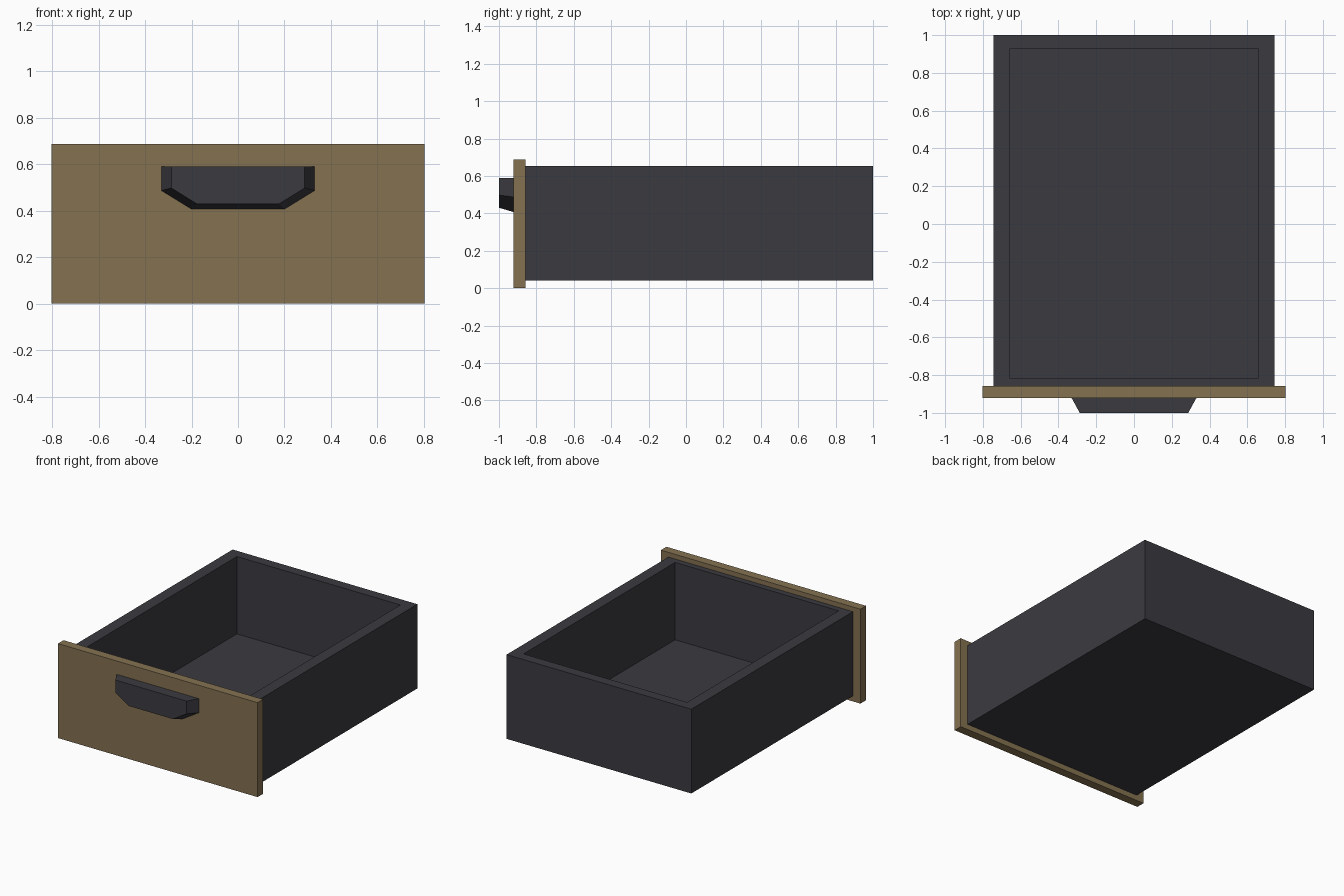
import bpy, bmesh

if "Cube" in bpy.data.objects:
    bpy.data.objects.remove(bpy.data.objects["Cube"])


def material(name, rgb):
    """Flat colour given as 0-255 sRGB, stored as linear."""
    m = bpy.data.materials.new(name)
    m.diffuse_color = [((c / 255 + 0.055) / 1.055) ** 2.4 for c in rgb] + [1]
    m.use_nodes = True
    m.node_tree.nodes["Principled BSDF"].inputs["Base Color"].default_value = m.diffuse_color
    return m


WOOD = material("brown wood", (133, 114, 81))
DARK = material("dark charcoal", (59, 58, 64))


def finish(name, bm, mat):
    bmesh.ops.recalc_face_normals(bm, faces=bm.faces)
    me = bpy.data.meshes.new(name)
    bm.to_mesh(me)
    bm.free()
    me.materials.append(mat)
    ob = bpy.data.objects.new(name, me)
    bpy.context.collection.objects.link(ob)
    return ob


def ring(bm, x, y0, y1, z):
    return [bm.verts.new(p) for p in ((-x, y0, z), (x, y0, z), (x, y1, z), (-x, y1, z))]


def bridge(bm, a, b):
    n = len(a)
    for i in range(n):
        j = (i + 1) % n
        bm.faces.new((a[i], a[j], b[j], b[i]))


# Front panel
bm = bmesh.new()
low, high = ring(bm, 0.803, -0.922, -0.858, 0), ring(bm, 0.803, -0.922, -0.858, 0.687)
bridge(bm, low, high)
bm.faces.new(low)
bm.faces.new(high)
finish("front_panel", bm, WOOD)

# Open tray: outer walls, rim, inner walls, floor
bm = bmesh.new()
loops = [ring(bm, 0.743, -0.858, 1, 0.04), ring(bm, 0.743, -0.858, 1, 0.653),
         ring(bm, 0.658, -0.815, 0.927, 0.653), ring(bm, 0.658, -0.815, 0.927, 0.09)]
for a, b in zip(loops, loops[1:]):
    bridge(bm, a, b)
bm.faces.new(loops[0])
bm.faces.new(loops[-1])
finish("drawer_tray", bm, DARK)

# Handle: faceted pull tapering towards the front
bm = bmesh.new()


def handle_outline(y, half):
    pts = half + [(-x, z) for x, z in reversed(half)]
    return [bm.verts.new((x, y, z)) for x, z in pts]


back = handle_outline(-0.922, [(0.33, 0.59), (0.33, 0.487), (0.20, 0.407)])
front = handle_outline(-1.0, [(0.287, 0.59), (0.287, 0.498), (0.177, 0.43)])
bridge(bm, back, front)
bm.faces.new(back)
bm.faces.new(front)
finish("handle", bm, DARK)
